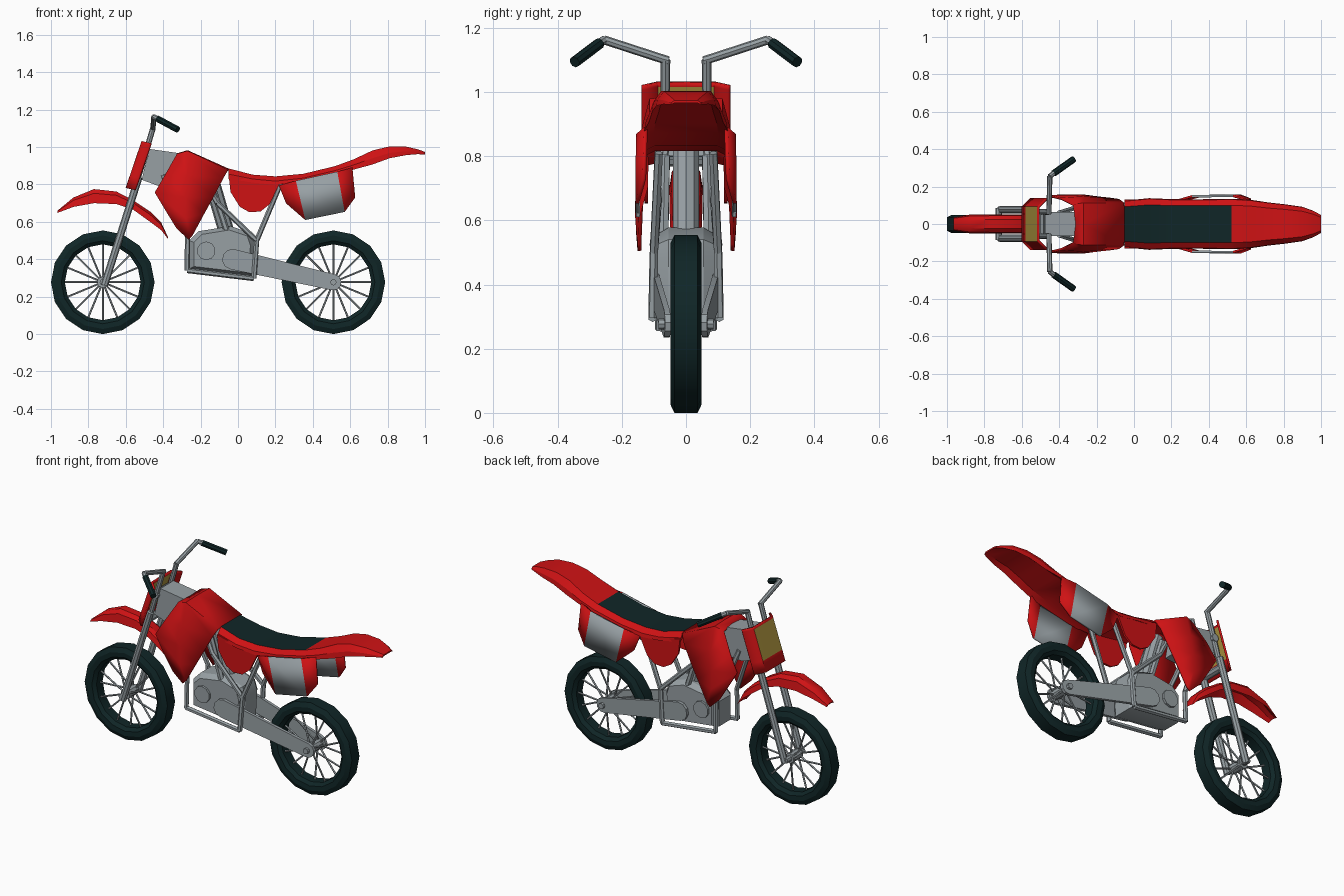
import bpy, bmesh, math
from mathutils import Vector, Matrix

if "Cube" in bpy.data.objects:
    bpy.data.objects.remove(bpy.data.objects["Cube"])


def mat(name, c):
    m = bpy.data.materials.new(name)
    m.diffuse_color = (*c, 1)
    m.use_nodes = True
    m.node_tree.nodes["Principled BSDF"].inputs["Base Color"].default_value = m.diffuse_color
    return m


RED = mat("red plastic", (0.62, 0.006, 0.007))
GREY = mat("grey metal", (0.31, 0.35, 0.37))
BLACK = mat("black rubber", (0.005, 0.019, 0.02))
YELLOW = mat("yellow plate", (0.42, 0.30, 0.05))


def finish(bm, name, mats, mirror=False, thick=0, rule=None):
    bmesh.ops.recalc_face_normals(bm, faces=bm.faces)
    bm.normal_update()
    if rule:
        for f in bm.faces:
            f.material_index = rule(f)
    me = bpy.data.meshes.new(name)
    bm.to_mesh(me)
    bm.free()
    ob = bpy.data.objects.new(name, me)
    bpy.context.collection.objects.link(ob)
    for m in mats:
        me.materials.append(m)
    if mirror:
        md = ob.modifiers.new("mirror", 'MIRROR')
        md.use_axis = (False, True, False)
    if thick:
        md = ob.modifiers.new("thickness", 'SOLIDIFY')
        md.thickness = thick
        md.offset = 0
    bpy.ops.object.select_all(action='DESELECT')
    ob.select_set(True)
    bpy.context.view_layer.objects.active = ob
    bpy.ops.object.shade_smooth_by_angle(angle=math.radians(28))
    return ob


def grid(bm, rows, wrap=False, caps=False):
    """Skin rows of points; wrap closes each row, caps closes the ends."""
    vs = [[bm.verts.new(p) for p in r] for r in rows]
    n = len(vs[0])
    for a, b in zip(vs, vs[1:]):
        for i in range(n if wrap else n - 1):
            j = (i + 1) % n
            bm.faces.new((a[i], a[j], b[j], b[i]))
    if caps:
        bm.faces.new(vs[0])
        bm.faces.new(vs[-1])


def rod(bm, a, b, r, seg=8):
    a, b = Vector(a), Vector(b)
    d = b - a
    m = Matrix.Translation((a + b) / 2) @ d.to_track_quat('Z', 'Y').to_matrix().to_4x4()
    bmesh.ops.create_cone(bm, cap_ends=True, segments=seg, radius1=r, radius2=r, depth=d.length, matrix=m)


def pipe(bm, pts, r, seg=8):
    for a, b in zip(pts, pts[1:]):
        rod(bm, a, b, r, seg)


def prism(bm, poly, y0, y1):
    grid(bm, [[(x, y, z) for x, z in poly] for y in (y0, y1)], wrap=True, caps=True)


# Wheels: tyre, hub and spokes
def wheel(name, cx, axle):
    cz, n = 0.277, 16
    prof = [(0.203, -0.03), (0.222, -0.047), (0.25, -0.049), (0.277, -0.036),
            (0.277, 0.036), (0.25, 0.049), (0.222, 0.047), (0.203, 0.03)]
    bm = bmesh.new()
    rows = []
    for i in range(n + 1):
        t = math.tau * i / n
        rows.append([(cx + r * math.cos(t), y, cz + r * math.sin(t)) for r, y in prof])
    grid(bm, rows, wrap=True)
    bmesh.ops.remove_doubles(bm, verts=bm.verts, dist=1e-5)
    finish(bm, name + "_tyre", [BLACK])
    bm = bmesh.new()
    for i in range(n):
        t = math.tau * i / n
        s = 0.035 * (-1) ** i
        rod(bm, (cx, s, cz), (cx + 0.207 * math.cos(t), s * 0.2, cz + 0.207 * math.sin(t)), 0.0055, 5)
    rod(bm, (cx, -0.045, cz), (cx, 0.045, cz), 0.03, 10)
    rod(bm, (cx, -axle, cz), (cx, axle, cz), 0.017, 8)
    finish(bm, name + "_spokes_and_hub", [GREY])


wheel("front_wheel", -0.723, 0.085)
wheel("rear_wheel", 0.51, 0.085)

# Fork and handlebar
bm = bmesh.new()
pipe(bm, [(-0.715, 0.077, 0.26), (-0.53, 0.077, 0.84)], 0.02)
pipe(bm, [(-0.55, 0.066, 0.78), (-0.455, 0.064, 1.10)], 0.015)
pipe(bm, [(-0.455, 0.055, 1.097), (-0.45, 0.255, 1.162), (-0.42, 0.278, 1.146)], 0.014)
finish(bm, "fork_and_handlebar", [GREY], mirror=True)
bm = bmesh.new()
rod(bm, (-0.43, 0.27, 1.151), (-0.322, 0.347, 1.093), 0.018)
finish(bm, "grip", [BLACK], mirror=True)
bm = bmesh.new()
for x, z in ((-0.55, 0.79), (-0.50, 0.95)):
    rod(bm, (x, -0.08, z), (x, 0.08, z), 0.022)
finish(bm, "fork_clamps", [GREY])

# Steering head housing
bm = bmesh.new()
prism(bm, [(-0.515, 0.825), (-0.475, 0.99), (-0.30, 0.965), (-0.27, 0.80), (-0.42, 0.79)], -0.063, 0.063)
finish(bm, "head_housing", [GREY])

# Number plate with a yellow centre and swept back wings
bm = bmesh.new()
rows = []
for t in (0, 0.25, 0.95, 1):
    x, z = -0.595 + 0.085 * t, 0.78 + 0.25 * t
    rows.append([(x, 0, z), (x, 0.09, z), (x + 0.045, 0.135, z - 0.01)])
grid(bm, rows)
finish(bm, "number_plate", [RED, YELLOW], mirror=True, thick=0.012,
       rule=lambda f: int(f.calc_center_median().y < 0.08 and 0.83 < f.calc_center_median().z < 1.0))

# Front fender: arched channel
bm = bmesh.new()
rows = []
for x, zt, zb, w in [(-0.965, 0.66, 0.648, 0.035), (-0.88, 0.73, 0.68, 0.05), (-0.77, 0.775, 0.70, 0.052),
                     (-0.65, 0.762, 0.695, 0.052), (-0.56, 0.715, 0.665, 0.052), (-0.47, 0.655, 0.60, 0.05),
                     (-0.41, 0.595, 0.555, 0.048), (-0.375, 0.52, 0.51, 0.045)]:
    h = zt - zb
    rows.append([(x, -w, zb), (x, -w * 0.85, zb + h * 0.7), (x, -w * 0.45, zt), (x, w * 0.45, zt),
                 (x, w * 0.85, zb + h * 0.7), (x, w, zb), (x, w * 0.4, zb + h * 0.6), (x, -w * 0.4, zb + h * 0.6)])
grid(bm, rows, wrap=True, caps=True)
finish(bm, "front_fender", [RED])

# Tank and shroud: one saddle-shaped shell
bm = bmesh.new()
grid(bm, [
    [(-0.31, 0, 0.965), (-0.27, 0, 0.977), (-0.05, 0, 0.878)],
    [(-0.325, 0.10, 0.96), (-0.27, 0.11, 0.975), (-0.055, 0.11, 0.875)],
    [(-0.39, 0.135, 0.85), (-0.27, 0.142, 0.85), (-0.08, 0.128, 0.83)],
    [(-0.445, 0.148, 0.757), (-0.28, 0.15, 0.73), (-0.13, 0.135, 0.735)],
    [(-0.39, 0.152, 0.665), (-0.28, 0.153, 0.62), (-0.18, 0.14, 0.645)],
    [(-0.33, 0.15, 0.567), (-0.265, 0.145, 0.505), (-0.245, 0.145, 0.525)]])
finish(bm, "tank_shroud", [RED], mirror=True, thick=0.012)

# Seat and rear fender in one sweep: black pad on top
bm = bmesh.new()
rows = []
for x, zt, zb, w in [(-0.05, 0.885, 0.83, 0.125), (0.08, 0.852, 0.81, 0.138), (0.20, 0.843, 0.797, 0.133),
                     (0.35, 0.857, 0.815, 0.132), (0.52, 0.898, 0.855, 0.135), (0.62, 0.935, 0.88, 0.13),
                     (0.72, 0.982, 0.907, 0.115), (0.81, 1.003, 0.94, 0.105), (0.90, 1.002, 0.957, 0.092),
                     (0.96, 0.988, 0.962, 0.07), (1.0, 0.974, 0.96, 0.048)]:
    k, h = w * 0.74, zt - zb
    m = zb + h * 0.45
    rows.append([(x, -w, zb), (x, -w * 0.97, m), (x, -k, zt), (x, k, zt), (x, w * 0.97, m), (x, w, zb),
                 (x, k, zb + h * 0.4), (x, -k, zb + h * 0.4)])
grid(bm, rows, wrap=True, caps=True)


def is_pad(f):
    c = f.calc_center_median()
    return int(f.normal.z > 0.7 and abs(c.y) < 0.02 and c.x < 0.52)


finish(bm, "seat_and_rear_fender", [RED, BLACK], rule=is_pad)

# Small side cover below the seat
bm = bmesh.new()
prism(bm, [(-0.05, 0.85), (-0.04, 0.76), (0.01, 0.68), (0.06, 0.652), (0.12, 0.655),
           (0.17, 0.695), (0.22, 0.80), (0.10, 0.82)], 0.118, 0.13)
finish(bm, "side_cover", [RED], mirror=True)

# Rear side panels: grey middle, red angled ends
bm = bmesh.new()
grid(bm, [
    [(0.22, 0.122, 0.795), (0.31, 0.148, 0.82), (0.53, 0.15, 0.868), (0.61, 0.125, 0.89)],
    [(0.258, 0.125, 0.70), (0.36, 0.15, 0.61), (0.57, 0.152, 0.653), (0.625, 0.13, 0.73)]])
finish(bm, "rear_side_panel", [RED, GREY], mirror=True, thick=0.012,
       rule=lambda f: int(0.4 < f.calc_center_median().x < 0.5))

# Engine block: chamfered towards its sides, with round covers
bm = bmesh.new()
prof = [(-0.26, 0.35), (-0.26, 0.50), (-0.21, 0.55), (-0.04, 0.577), (0.07, 0.54), (0.09, 0.48), (0.08, 0.31)]
rows = []
for y, s in ((-0.09, 0.86), (-0.055, 1), (0.055, 1), (0.09, 0.86)):
    rows.append([(-0.08 + (x + 0.08) * s, y, 0.43 + (z - 0.43) * s) for x, z in prof])
grid(bm, rows, wrap=True, caps=True)
rod(bm, (-0.17, -0.103, 0.445), (-0.17, 0.103, 0.445), 0.05, 10)
finish(bm, "engine_block", [GREY])
bm = bmesh.new()
rod(bm, (-0.06, 0, 0.54), (-0.15, 0, 0.85), 0.042, 10)
finish(bm, "engine_cylinder", [GREY])

# Frame tubes
bm = bmesh.new()
pipe(bm, [(-0.40, 0.06, 0.85), (-0.27, 0.10, 0.52), (-0.272, 0.104, 0.34), (0.085, 0.104, 0.297),
          (0.10, 0.10, 0.50), (0.23, 0.085, 0.81)], 0.014, 6)
pipe(bm, [(0.10, 0.10, 0.50), (-0.11, 0.085, 0.70), (-0.20, 0.06, 0.86)], 0.014, 6)
pipe(bm, [(-0.06, 0.07, 0.55), (-0.14, 0.065, 0.80)], 0.017, 6)
finish(bm, "frame_tubes", [GREY], mirror=True)

# Swingarm: rounded bar tapering in towards the rear axle
bm = bmesh.new()
poly = []
for cx, cz, r, start in ((-0.03, 0.40, 0.055, 80), (0.51, 0.277, 0.043, 258)):
    for i in range(6):
        t = math.radians(start + 180 * i / 5)
        poly.append((cx + r * math.cos(t), cz + r * math.sin(t)))
grid(bm, [[(x, 0.095 - 0.045 * (x + 0.08) / 0.6 + o, z) for x, z in poly] for o in (0, 0.018)],
     wrap=True, caps=True)
finish(bm, "swingarm", [GREY], mirror=True)
